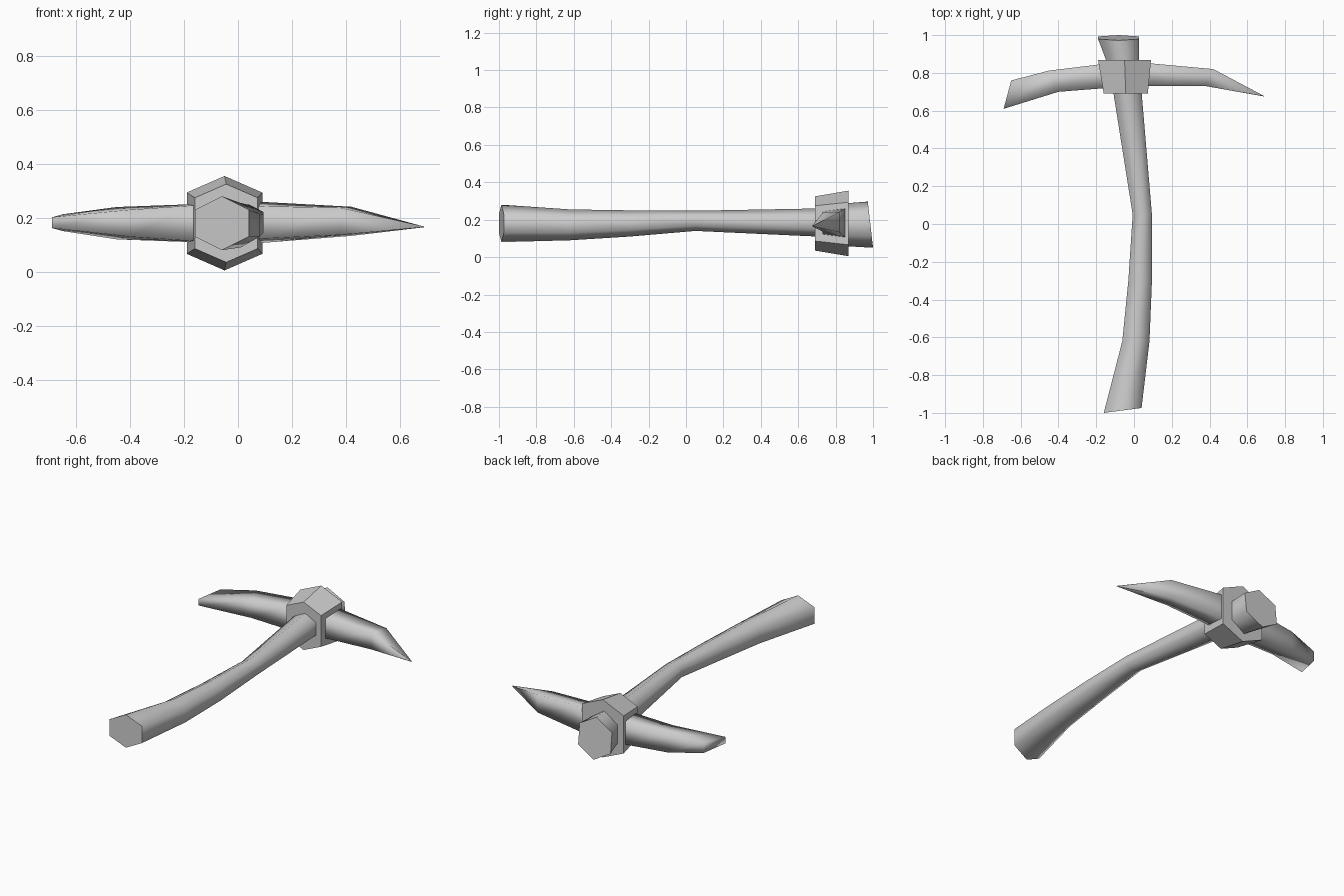
import bpy, bmesh, math

if "Cube" in bpy.data.objects:
    bpy.data.objects.remove(bpy.data.objects["Cube"])


def loft(name, rings, smooth_angle=None):
    """Skin a list of equal-sized point rings and cap both ends."""
    bm = bmesh.new()
    loops = [[bm.verts.new(p) for p in ring] for ring in rings]
    n = len(loops[0])
    for a, b in zip(loops, loops[1:]):
        for i in range(n):
            j = (i + 1) % n
            bm.faces.new((a[i], a[j], b[j], b[i]))
    bm.faces.new(loops[0])
    bm.faces.new(loops[-1])
    bmesh.ops.remove_doubles(bm, verts=bm.verts, dist=0.0005)
    bmesh.ops.recalc_face_normals(bm, faces=bm.faces)
    mesh = bpy.data.meshes.new(name)
    bm.to_mesh(mesh)
    bm.free()
    obj = bpy.data.objects.new(name, mesh)
    bpy.context.collection.objects.link(obj)
    if smooth_angle:
        bpy.ops.object.select_all(action='DESELECT')
        obj.select_set(True)
        bpy.context.view_layer.objects.active = obj
        bpy.ops.object.shade_smooth_by_angle(angle=math.radians(smooth_angle))
    return obj


def hexagon(y, x0, x1, z0, z1, side=0.5, tilt_x=0, tilt_z=0):
    """Point-up hexagon in the xz plane, optionally tilted along y."""
    cx, cz, rx, rz = (x0 + x1) / 2, (z0 + z1) / 2, (x1 - x0) / 2, (z1 - z0) / 2
    shape = [(0, 1), (1, side), (1, -side), (0, -1), (-1, -side), (-1, side)]
    return [(cx + u * rx, y + u * tilt_x + w * tilt_z, cz + w * rz) for u, w in shape]


def blade_section(front, back, hf, hb, z):
    """Four-sided section, front edge and back edge with their half heights."""
    return [(*front, z - hf), (*front, z + hf), (*back, z + hb), (*back, z - hb)]


# Bent hexagonal handle, flared at both ends
loft("handle", [
    hexagon(-0.987, -0.16, 0.04, 0.08, 0.28, tilt_x=0.013),
    hexagon(-0.62, -0.062, 0.082, 0.09, 0.255),
    hexagon(-0.30, -0.03, 0.095, 0.11, 0.25),
    hexagon(0.05, -0.007, 0.095, 0.14, 0.248),
    hexagon(0.70, -0.11, 0.04, 0.11, 0.26),
    hexagon(0.86, -0.145, 0.027, 0.058, 0.288),
    hexagon(0.986, -0.19, 0.027, 0.05, 0.297, tilt_z=-0.014),
], 65)

# Tapered hexagonal collar around the handle
loft("collar", [
    hexagon(0.69, -0.16, 0.073, 0.035, 0.325, 0.65),
    hexagon(0.868, -0.19, 0.09, 0.005, 0.355, 0.65),
])

# Head: chisel blade on the left, pointed pick on the right
tip = (0.69, 0.675)
loft("pick_head", [
    blade_section((-0.69, 0.61), (-0.65, 0.76), 0.020, 0.031, 0.182),
    blade_section((-0.40, 0.70), (-0.45, 0.812), 0.050, 0.060, 0.180),
    blade_section((-0.18, 0.717), (-0.18, 0.845), 0.065, 0.070, 0.180),
    blade_section((0.09, 0.73), (0.09, 0.85), 0.060, 0.076, 0.183),
    blade_section((0.38, 0.73), (0.42, 0.82), 0.050, 0.054, 0.187),
    blade_section(tip, tip, 0, 0, 0.165),
][:-1] + [[(*tip, 0.165), (tip[0], tip[1], 0.168),
           (tip[0] - 0.002, tip[1] + 0.003, 0.168),
           (tip[0] - 0.002, tip[1] + 0.003, 0.165)]], 110)
